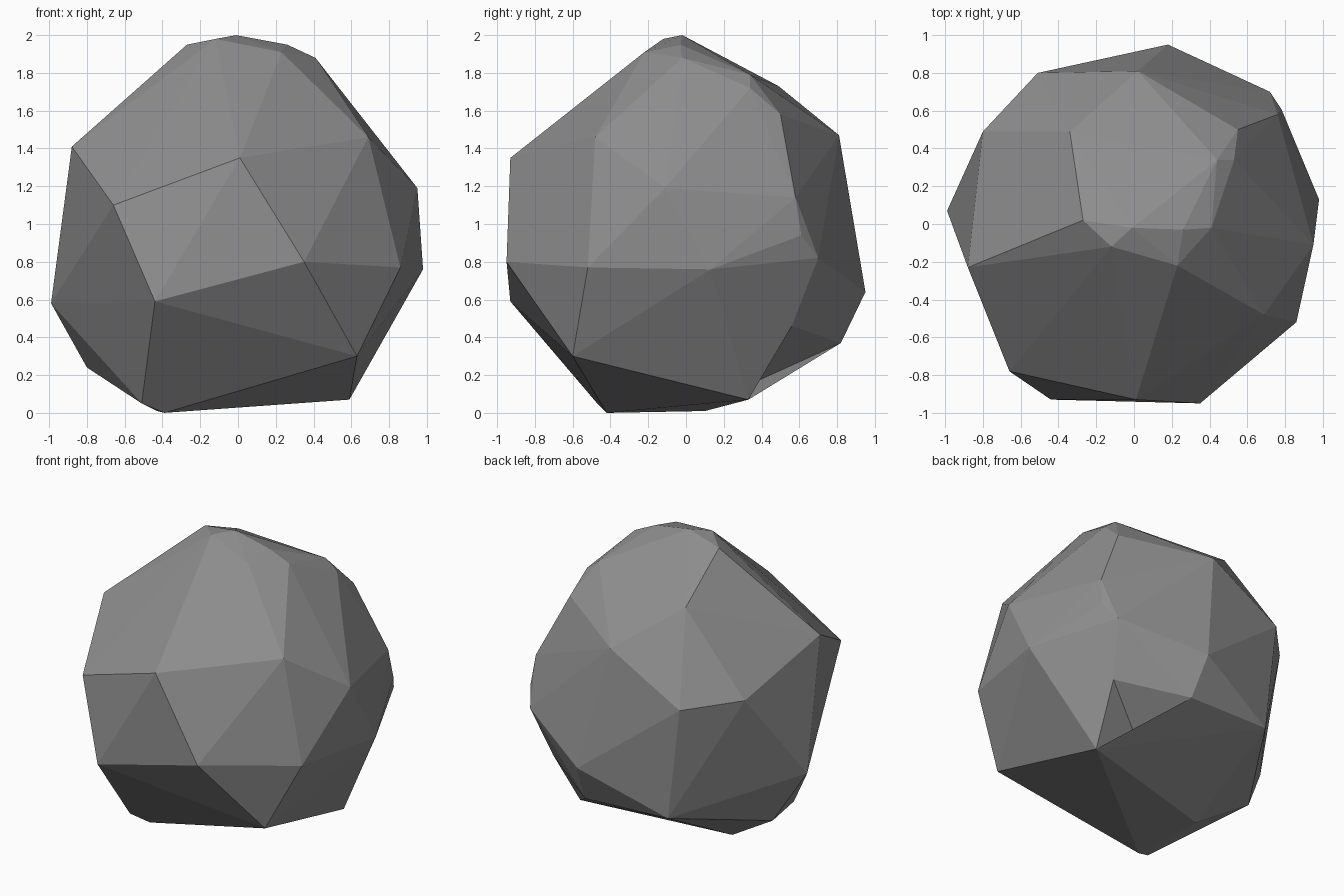
import bpy
import bmesh
from mathutils import Vector

default_cube = bpy.data.objects.get("Cube")
if default_cube:
    bpy.data.objects.remove(default_cube, do_unlink=True)


def make_material(name, colour):
    material = bpy.data.materials.new(name)
    material.use_nodes = True
    material.diffuse_color = colour
    shader = material.node_tree.nodes["Principled BSDF"]
    shader.inputs["Base Color"].default_value = colour
    shader.inputs["Roughness"].default_value = 0.9
    return material


def chip(mesh, target):
    """Knock a shallow dent into the facet nearest to the target."""
    mesh.faces.ensure_lookup_table()
    facet = min(mesh.faces, key=lambda f: (f.calc_center_median() - target).length)
    centre = bmesh.ops.poke(mesh, faces=[facet])["verts"][0]
    centre.co = target


# Corners of the boulder, gathered by region
crown = [
    (-.01, -.02, 2), (-.27, .02, 1.95), (-.12, -.12, 1.98), (.26, -.03, 1.95),
    (.23, -.22, 1.91), (.41, -.02, 1.88), (.44, .34, 1.79), (.53, .34, 1.72),
    (.55, .5, 1.58), (-.34, .49, 1.73),
]
front_side = [
    (-.88, -.23, 1.41), (-.66, -.78, 1.1), (.01, -.93, 1.35), (.35, -.95, .8),
    (-.44, -.93, .59), (.69, -.48, 1.46), (.86, -.52, .77), (.63, -.6, .3),
]
flanks = [
    (-.99, .07, .58), (-.8, .49, 1.2), (.98, .13, .76), (.95, -.11, 1.19),
    (.76, .58, 1.14), (.78, .61, .94), (.72, .7, .82), (.68, .63, .64),
    (.64, .56, .46),
]
back_side = [
    (.02, .81, 1.47), (-.51, .8, 1.17), (.18, .95, .64), (.21, .82, .37),
    (-.42, .8, .39),
]
underside = [
    (-.8, .18, .24), (-.51, -.47, .05), (-.39, -.42, 0), (-.43, .1, .01),
    (.59, .33, .07), (.54, .44, .22),
]

# Wrap the corners in flat facets
mesh = bmesh.new()
for corner in crown + front_side + flanks + back_side + underside:
    mesh.verts.new(corner)
hull = bmesh.ops.convex_hull(mesh, input=mesh.verts[:])
loose = {v for v in hull["geom_interior"] + hull["geom_unused"]
         if isinstance(v, bmesh.types.BMVert)}
bmesh.ops.delete(mesh, geom=list(loose), context="VERTS")

# Hollow under the back edge
chip(mesh, Vector((.27, .38, .17)))
bmesh.ops.recalc_face_normals(mesh, faces=mesh.faces[:])
for facet in mesh.faces:
    facet.smooth = False

boulder_mesh = bpy.data.meshes.new("boulder")
mesh.to_mesh(boulder_mesh)
mesh.free()
boulder_mesh.materials.append(make_material("stone grey", (.27, .27, .27, 1)))
boulder = bpy.data.objects.new("boulder", boulder_mesh)
bpy.context.collection.objects.link(boulder)
